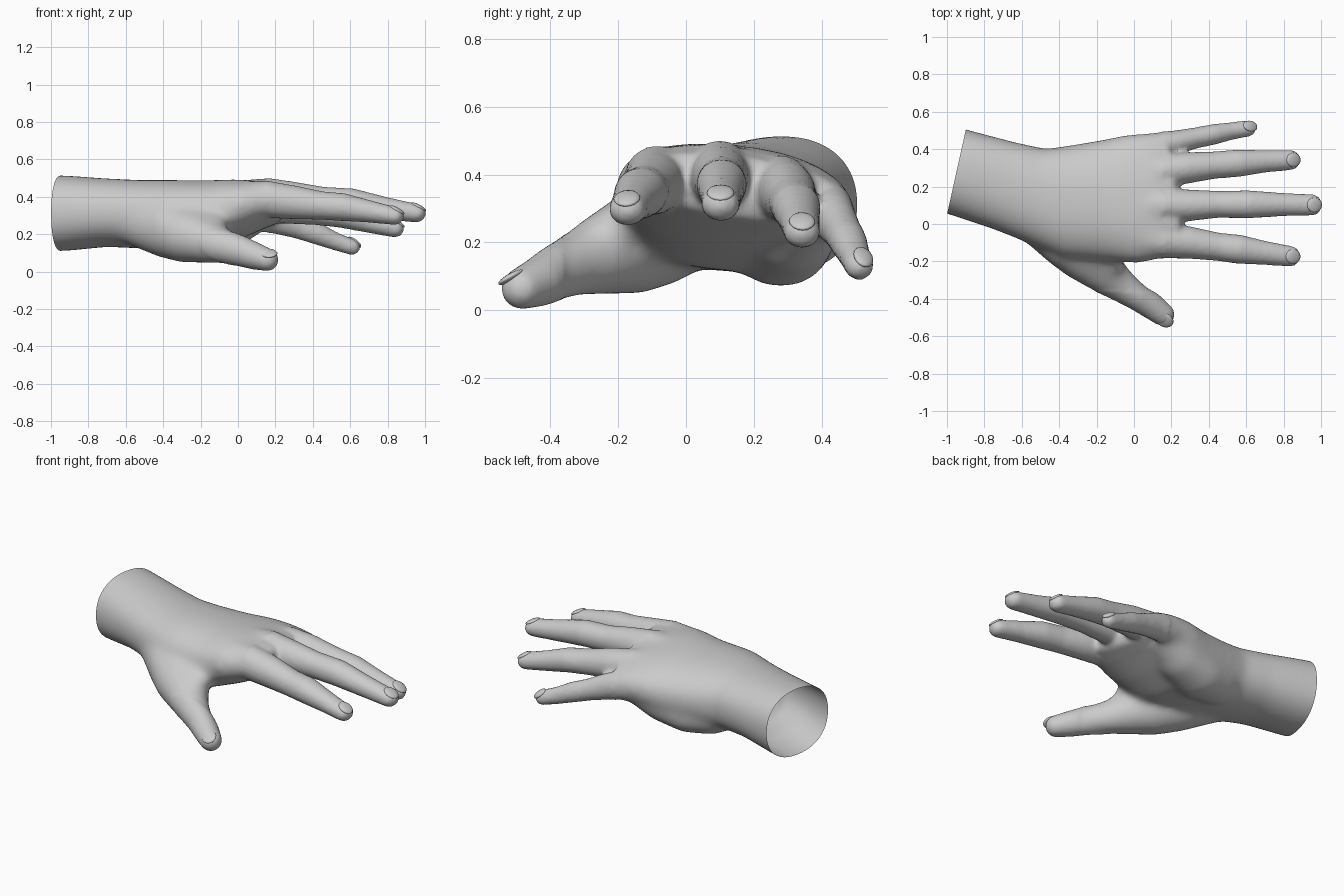
import bpy, bmesh
from math import sin, cos, pi, radians, copysign
from mathutils import Vector, Matrix

if "Cube" in bpy.data.objects:
    bpy.data.objects.remove(bpy.data.objects["Cube"])

Z = Vector((0, 0, 1))


def loft(name, stations, cap=1.0, power=2.0, sides=24):
    """Tube through stations (x, y, z, half width, half height[, roll]) with a rounded far end."""
    pts = [Vector(s[:3]) for s in stations]
    rings = []
    for i, s in enumerate(stations):
        t = (pts[min(i + 1, len(pts) - 1)] - pts[max(i - 1, 0)]).normalized()
        side = Z.cross(t).normalized()
        up = t.cross(side)
        a = radians(s[5]) if len(s) > 5 else 0
        side, up = side * cos(a) - up * sin(a), up * cos(a) + side * sin(a)
        rings.append((pts[i], side, up, s[3], s[4]))
    p, side, up, w, h = rings[-1]
    for k in (20, 40, 60, 78):
        a = radians(k)
        rings.append((p + t * h * cap * sin(a), side, up, w * cos(a), h * cos(a)))
    bm = bmesh.new()
    loops = []
    for p, side, up, w, h in rings:
        loop = []
        for j in range(sides):
            c, s = cos(2 * pi * j / sides), sin(2 * pi * j / sides)
            u = copysign(abs(c) ** (2 / power), c)
            v = copysign(abs(s) ** (2 / power), s)
            loop.append(bm.verts.new(p + side * w * u + up * h * v))
        loops.append(loop)
    for a, b in zip(loops, loops[1:]):
        for j in range(sides):
            k = (j + 1) % sides
            bm.faces.new((a[j], a[k], b[k], b[j]))
    bm.faces.new(loops[0])
    bm.faces.new(loops[-1])
    bmesh.ops.recalc_face_normals(bm, faces=bm.faces)
    return add(name, bm)


def add(name, bm):
    me = bpy.data.meshes.new(name)
    bm.to_mesh(me)
    bm.free()
    ob = bpy.data.objects.new(name, me)
    bpy.context.collection.objects.link(ob)
    return ob


def nail(name, loc, along, normal, size):
    """Flattened dome half sunk in a fingertip."""
    x = Vector(along).normalized()
    y = Vector(normal).cross(x).normalized()
    rot = Matrix((x, y, x.cross(y))).transposed().to_4x4()
    bm = bmesh.new()
    bmesh.ops.create_uvsphere(bm, u_segments=16, v_segments=8, radius=1)
    bmesh.ops.transform(bm, verts=bm.verts,
                        matrix=Matrix.Translation(loc) @ rot @ Matrix.Diagonal((*size, 1)))
    ob = add(name, bm)
    ob.data.shade_smooth()


# Forearm stub, wrist and palm
hand = loft("hand", [
    (-1.15, .335, .312, .235, .203, 0), (-.93, .275, .312, .232, .203, 0),
    (-.70, .207, .315, .24, .183, 2), (-.53, .155, .307, .255, .183, 2),
    (-.35, .12, .302, .305, .187, 3), (-.15, .125, .302, .327, .185, 4),
    (0, .135, .335, .348, .156, 6), (.12, .15, .354, .338, .125, 7),
    (.21, .162, .36, .31, .095, 8)], cap=.4, power=2.25, sides=40)

parts = [hand]
# Heel of the palm on the little finger side
parts.append(loft("palm_heel", [
    (-.55, .23, .26, .08, .08), (-.38, .26, .205, .13, .12), (-.22, .28, .19, .15, .125),
    (-.05, .32, .225, .13, .115), (.06, .36, .27, .10, .09)]))

# Fingers, from inside the palm to the tip
fingers = {
    "index": [(.0, -.07, .385, .09, .095), (.14, -.085, .388, .098, .1), (.3, -.10, .37, .086, .09),
              (.45, -.122, .353, .075, .076), (.56, -.135, .345, .078, .075),
              (.70, -.155, .322, .064, .06), (.84, -.173, .297, .055, .048)],
    "middle": [(.0, .10, .39, .085, .095), (.14, .10, .4, .092, .104), (.3, .10, .39, .084, .09),
               (.45, .105, .378, .072, .076), (.61, .105, .37, .075, .075),
               (.80, .104, .336, .062, .06), (.955, .102, .312, .057, .05)],
    "ring": [(.0, .265, .36, .085, .095), (.13, .28, .36, .09, .1), (.28, .30, .345, .084, .09),
             (.43, .315, .322, .073, .074), (.56, .325, .303, .073, .07),
             (.70, .335, .265, .06, .058), (.84, .342, .23, .054, .048)],
    "little": [(.0, .39, .32, .08, .09), (.1, .415, .305, .076, .09), (.22, .435, .275, .065, .076),
               (.33, .46, .235, .056, .062), (.43, .48, .2, .055, .058),
               (.52, .497, .162, .047, .048), (.61, .511, .131, .044, .043)],
}
for name, stations in fingers.items():
    parts.append(loft(name, stations))

# Thumb, and the sloping web joining it to the back of the hand
parts.append(loft("thumb", [
    (-.56, .04, .27, .12, .13), (-.38, -.08, .225, .145, .155), (-.27, -.165, .188, .145, .145),
    (-.16, -.255, .160, .12, .118), (-.06, -.335, .13, .088, .092), (.02, -.39, .108, .074, .082),
    (.09, -.435, .083, .072, .073), (.155, -.484, .064, .063, .062)]))
parts.append(loft("thumb_web", [
    (-.52, -.03, .29, .08, .08, -38), (-.38, -.12, .265, .125, .10, -38),
    (-.25, -.19, .235, .135, .09, -38), (-.13, -.235, .215, .115, .075, -38)], cap=.9))

# Fuse everything into one skin
bpy.ops.object.select_all(action='DESELECT')
for ob in parts:
    ob.select_set(True)
bpy.context.view_layer.objects.active = hand
bpy.ops.object.join()
remesh = hand.modifiers.new("fuse", 'REMESH')
remesh.mode = 'VOXEL'
remesh.voxel_size = .013
soften = hand.modifiers.new("soften", 'SMOOTH')
soften.factor = .5
soften.iterations = 5
for m in ("fuse", "soften"):
    bpy.ops.object.modifier_apply(modifier=m)

# Blend the palm further, then cut the wrist open at a slant
bm = bmesh.new()
bm.from_mesh(hand.data)
palm = [v for v in bm.verts if v.co.x < .15 and v.co.y > -.36]
for i in range(25):
    bmesh.ops.smooth_vert(bm, verts=palm, factor=.5, use_axis_x=True, use_axis_y=True, use_axis_z=True)
bmesh.ops.bisect_plane(bm, geom=bm.verts[:] + bm.edges[:] + bm.faces[:],
                       plane_co=(-.95, .275, .3), plane_no=(-.976, .217, 0), clear_outer=True)
bm.to_mesh(hand.data)
bm.free()
hand.data.shade_smooth()

# Nails
for name, stations in fingers.items():
    a, b = Vector(stations[-2][:3]), Vector(stations[-1][:3])
    d = (b - a).normalized()
    w, h = stations[-1][3:5]
    roll = Vector((0, .35 if name == "little" else 0, 1))
    up = (roll - d * roll.dot(d)).normalized()
    nail(name + "_nail", b + d * .005 + up * h * .72, d - up * .35, up + d * .35, (.045, w * .72, .012))
nail("thumb_nail", (.165, -.515, .098), (.8, -.55, -.25), (.1, -.6, .8), (.048, .042, .012))
